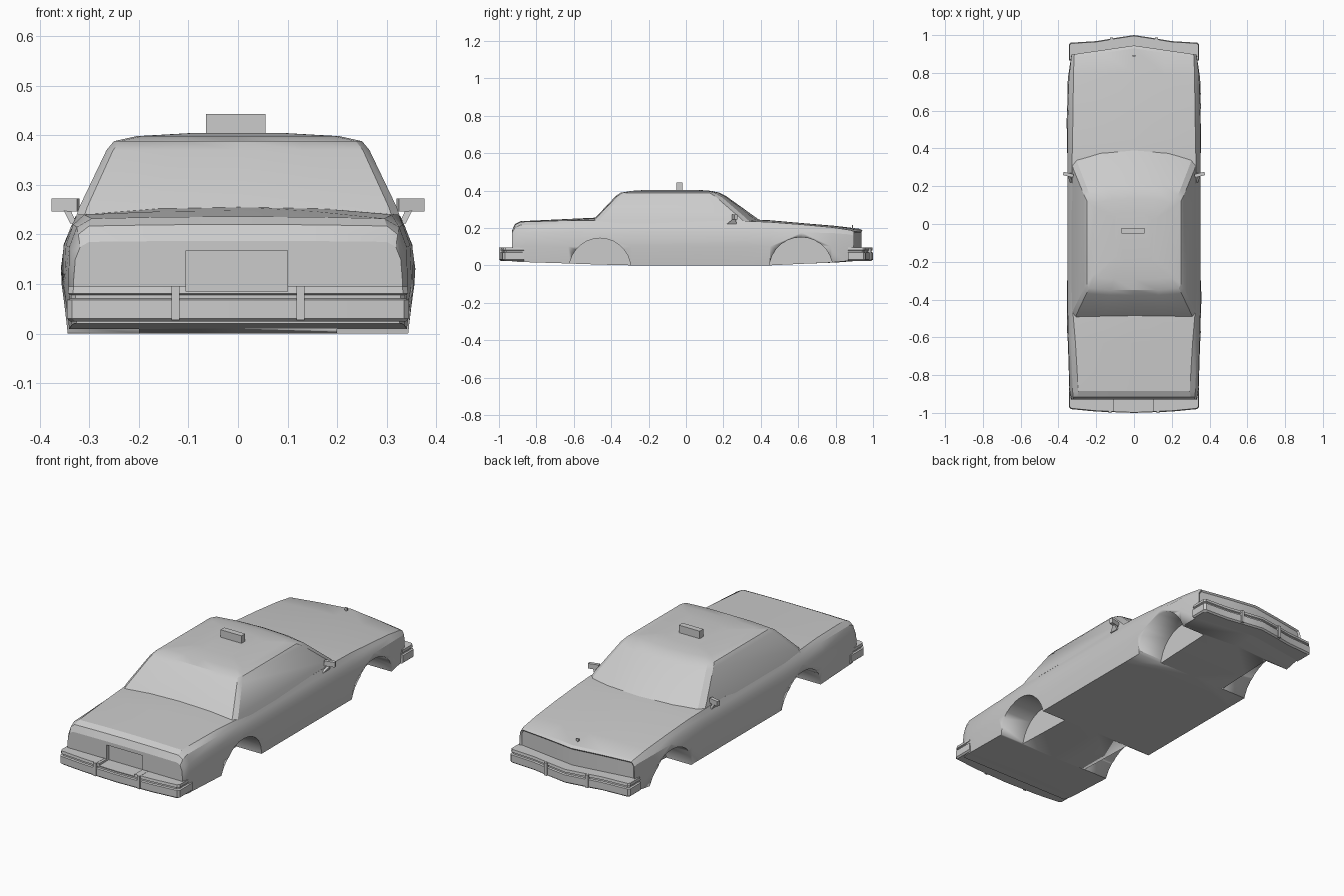
import bpy, bmesh, math
from mathutils import Vector, Matrix

cube = bpy.data.objects.get("Cube")
if cube:
    bpy.data.objects.remove(cube, do_unlink=True)

paint = bpy.data.materials.new("plain_grey")
paint.use_nodes = True
GREY = (0.6, 0.6, 0.6, 1)
paint.diffuse_color = GREY
paint.node_tree.nodes["Principled BSDF"].inputs["Base Color"].default_value = GREY


def finish(name, bm, smooth=True):
    bmesh.ops.remove_doubles(bm, verts=bm.verts, dist=1e-5)
    bmesh.ops.recalc_face_normals(bm, faces=bm.faces)
    mesh = bpy.data.meshes.new(name)
    bm.to_mesh(mesh)
    bm.free()
    mesh.materials.append(paint)
    obj = bpy.data.objects.new(name, mesh)
    bpy.context.collection.objects.link(obj)
    if smooth:
        bpy.ops.object.select_all(action='DESELECT')
        bpy.context.view_layer.objects.active = obj
        obj.select_set(True)
        bpy.ops.object.shade_smooth_by_angle(angle=math.radians(24))
    return obj


def mirrored(half):
    """Close a half outline that runs from x = 0 round to x = 0."""
    return half + [(-x, y, z) for x, y, z in reversed(half[1:-1])]


def loft(rings):
    """Skin closed rings; each cap is split into quads across x."""
    bm = bmesh.new()
    rows = [[bm.verts.new(p) for p in ring] for ring in rings]
    n = len(rows[0])
    for a, b in zip(rows, rows[1:]):
        for i in range(n):
            bm.faces.new((a[i], a[(i + 1) % n], b[(i + 1) % n], b[i]))
    caps = []
    for row in (rows[0], rows[-1]):
        for half in (row[:n // 2 + 1], row[n // 2:] + row[:1]):
            caps.append(bm.faces.new(half))
    return bm, caps


def box(name, lo, hi, turn=0.0, smooth=False):
    lo, hi = Vector(lo), Vector(hi)
    bm = bmesh.new()
    place = Matrix.Translation((lo + hi) / 2) @ Matrix.Rotation(turn, 4, 'Z')
    bmesh.ops.create_cube(bm, size=1, matrix=place @ Matrix.Diagonal((*(hi - lo), 1)))
    return finish(name, bm, smooth)


def cut(obj, cutter):
    mod = obj.modifiers.new("cut", 'BOOLEAN')
    mod.operation, mod.solver, mod.object = 'DIFFERENCE', 'EXACT', cutter
    cutter.hide_render = True
    cutter.hide_set(True)


# Lower body: y, nose point, floor z, sill x, flank x, shoulder x/z, edge x/z, deck x/z, crown z
SECTIONS = [
    (-.93, 0, .02, .325, .332, .328, .15, .318, .175, .30, .185, .187),
    (-.915, 0, .02, .33, .336, .334, .165, .322, .20, .30, .217, .22),
    (-.885, 0, .018, .335, .342, .340, .175, .325, .215, .295, .232, .236),
    (-.63, 0, .01, .34, .350, .347, .178, .332, .22, .31, .24, .248),
    (-.46, 0, .004, .345, .361, .351, .178, .337, .215, .324, .24, .256),
    (-.29, 0, 0, .343, .353, .352, .178, .337, .21, .322, .238, .25),
    (.33, 0, 0, .343, .353, .352, .178, .338, .21, .328, .236, .247),
    (.45, 0, 0, .343, .354, .352, .178, .337, .21, .325, .231, .241),
    (.62, 0, .008, .345, .361, .350, .176, .335, .203, .323, .218, .226),
    (.78, .02, .015, .338, .349, .344, .173, .330, .19, .32, .203, .211),
    (.88, .05, .025, .327, .334, .333, .165, .325, .178, .318, .188, .195),
    (.897, .048, .028, .325, .331, .329, .158, .322, .172, .315, .18, .185),
]
rings = []
for y, nose, floor, sill, flank, sh, shz, ex, ez, dx, dz, crown in SECTIONS:
    outline = [(0, floor), (sill, floor), (flank, .10), (sh, shz), (ex, ez),
               (dx, dz), (dx * .5, dz * .2 + crown * .8), (0, crown)]
    rings.append(mirrored([(x, y + nose * (1 - x / .33), z) for x, z in outline]))
bm, caps = loft(rings)
# Slightly sunk grille panel under the nose lip
bmesh.ops.recalc_face_normals(bm, faces=bm.faces)
bmesh.ops.inset_region(bm, faces=caps[2:], thickness=.008, depth=-.008)
body = finish("body", bm)

# Wheel wells
for label, y, r in (("rear", -.46, .165), ("front", .615, .17)):
    for side, s in (("left", 1), ("right", -1)):
        bm = bmesh.new()
        place = Matrix.Translation((s * .3, y, -.02)) @ Matrix.Rotation(math.pi / 2, 4, 'Y')
        bmesh.ops.create_cone(bm, cap_ends=True, segments=28, radius1=r, radius2=r,
                              depth=.2, matrix=place)
        cut(body, finish(f"{label}_{side}_well_cutter", bm))

# Cabin: z, side x, windscreen middle y, windscreen corner y, rear corner y, rear middle y
CABIN = [
    (.225, .330, .415, .350, -.505, -.512),
    (.255, .320, .375, .318, -.478, -.485),
    (.370, .265, .215, .185, -.368, -.376),
    (.388, .250, .180, .155, -.340, -.350),
    (.398, .205, .135, .115, -.285, -.292),
    (.404, .10, .06, .05, -.20, -.204),
]
rings = []
for z, x, fm, fc, rc, rm in CABIN:
    rings.append(mirrored([(0, fm, z), (x * .55, fm * .7 + fc * .3, z), (x * .93, fc, z),
                           (x, fc - .03, z), (x, rc + .025, z), (x * .95, rc, z),
                           (x * .5, rm, z), (0, rm, z)]))
finish("cabin", loft(rings)[0])

# Bumpers: stacked outlines with a groove near the top
LAYERS = [(.024, .008), (.031, 0), (.068, 0), (.071, .008), (.078, .008), (.081, .002), (.095, .004)]


def bumper(name, path):
    s = 1 if path[0][1] > 0 else -1
    rings = []
    for z, inset in LAYERS:
        half = [(x * (1 - inset / .35), y - s * inset, z) for x, y in path]
        rings.append(mirrored(half + [(.345 - inset, s * .865, z), (0, s * .865, z)]))
    return finish(name, loft(rings)[0])


bumper("front_bumper", [(0, 1.0), (.10, .985), (.20, .968), (.335, .96), (.345, .95)])
rear_bumper = bumper("rear_bumper", [(0, -1.0), (.20, -.993), (.335, -.98), (.345, -.968)])

# Number plate pocket
pocket = box("plate_pocket_cutter", (-.105, -1.1, .085), (.10, -.912, .168))
cut(body, pocket)
cut(rear_bumper, pocket)

# Mirrored small parts
for side, s in (("left", 1), ("right", -1)):
    box(f"{side}_front_bumper_guard", (s * .118 - .008, .93, .028), (s * .118 + .008, .988, .094))
    box(f"{side}_rear_bumper_guard", (s * .126 - .008, -.9995, .028), (s * .126 + .008, -.93, .096))
    box(f"{side}_mirror", (s * .348 - .027, .252, .246), (s * .348 + .027, .270, .272), s * .25)
    bm = bmesh.new()
    base = [bm.verts.new((s * x, y, z)) for x, y, z in
            ((.325, .22, .222), (.338, .22, .222), (.338, .27, .222), (.325, .27, .222))]
    top = [bm.verts.new((s * x, y, .25)) for x, y in
           ((.338, .255), (.352, .255), (.352, .266), (.338, .266))]
    bm.faces.new(base)
    bm.faces.new(top)
    for i in range(4):
        j = (i + 1) % 4
        bm.faces.new((base[i], base[j], top[j], top[i]))
    finish(f"{side}_mirror_arm", bm, False)

# Roof sign and bonnet ornament
box("roof_sign", (-.065, -.05, .395), (.055, -.02, .443))
box("bonnet_ornament_stem", (-.002, .888, .18), (.002, .894, .207))
box("bonnet_ornament_top", (-.007, .888, .203), (.007, .894, .216))
